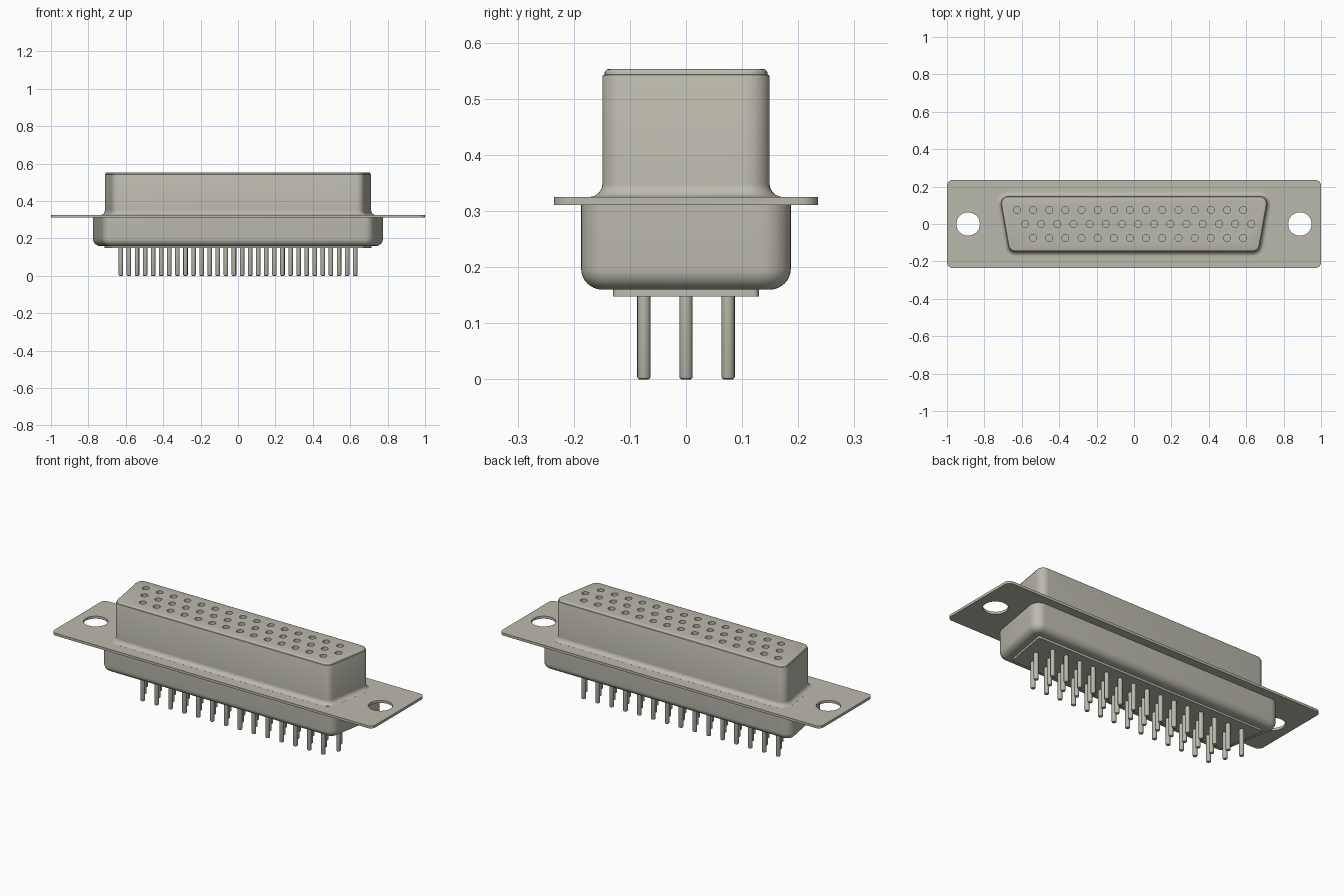
import bpy, bmesh, math

if "Cube" in bpy.data.objects:
    bpy.data.objects.remove(bpy.data.objects["Cube"], do_unlink=True)

# One warm grey for every part
grey = bpy.data.materials.new("warm grey")
colour = (0.50, 0.49, 0.42, 1)
grey.diffuse_color = colour
grey.use_nodes = True
shader = next(n for n in grey.node_tree.nodes if n.type == 'BSDF_PRINCIPLED')
shader.inputs["Base Color"].default_value = colour
shader.inputs["Roughness"].default_value = 0.6


def outline(w, h, r, slant=10, inset=0.0, steps=8):
    """Rounded outline, half width w at the back, narrowing to the front."""
    t, c = math.tan(math.radians(slant)), math.cos(math.radians(slant))
    yt, yb = h - r, r - h
    xt, xb = w - (h - yt) * t - r / c, w - (h - yb) * t - r / c
    corners = [(xt, yt, -slant, 90), (-xt, yt, 90, 180 + slant),
               (-xb, yb, 180 + slant, 270), (xb, yb, 270, 360 - slant)]
    pts = []
    for cx, cy, a0, a1 in corners:
        for i in range(steps + 1):
            a = math.radians(a0 + (a1 - a0) * i / steps)
            pts.append((cx + (r - inset) * math.cos(a), cy + (r - inset) * math.sin(a)))
    return pts


def circle(x, y, r, n=20):
    return [(x + r * math.cos(2 * math.pi * i / n), y + r * math.sin(2 * math.pi * i / n))
            for i in range(n)]


def loft(bm, levels, cap_top=True, cap_bottom=True):
    """Join (outline, z) levels, listed from bottom to top."""
    rings = [[bm.verts.new((x, y, z)) for x, y in pts] for pts, z in levels]
    for a, b in zip(rings, rings[1:]):
        for i in range(len(a)):
            j = (i + 1) % len(a)
            bm.faces.new((a[i], a[j], b[j], b[i]))
    if cap_bottom:
        bm.faces.new(rings[0][::-1])
    if cap_top:
        bm.faces.new(rings[-1])


def make(name, bm):
    mesh = bpy.data.meshes.new(name)
    bm.to_mesh(mesh)
    bm.free()
    mesh.materials.append(grey)
    ob = bpy.data.objects.new(name, mesh)
    bpy.context.collection.objects.link(ob)
    return ob


def activate(ob):
    bpy.ops.object.select_all(action='DESELECT')
    ob.select_set(True)
    bpy.context.view_layer.objects.active = ob


def smooth(ob):
    activate(ob)
    bpy.ops.object.shade_smooth_by_angle(angle=math.radians(35))


def drill(ob, spots, r, z0, z1, n):
    """Cut round holes at the given spots."""
    bm = bmesh.new()
    for x, y in spots:
        loft(bm, [(circle(x, y, r, n), z0), (circle(x, y, r, n), z1)])
    cutter = make("hole_cutter", bm)
    cutter.hide_render = True
    mod = ob.modifiers.new("holes", 'BOOLEAN')
    mod.operation, mod.solver, mod.object = 'DIFFERENCE', 'EXACT', cutter
    activate(ob)
    bpy.ops.object.modifier_apply(modifier=mod.name)
    bpy.data.objects.remove(cutter, do_unlink=True)


# Three staggered rows of contacts: 15, 15 and 14
pitch = 0.0864
contacts = [(x0 + i * pitch, y) for x0, y, n in
            ((-0.626, 0.075, 15), (-0.583, 0.0, 15), (-0.540, -0.075, 14)) for i in range(n)]

# Mounting flange with two screw holes
bm = bmesh.new()
plate = outline(1.0, 0.235, 0.03, slant=0)
loft(bm, [(plate, 0.311), (plate, 0.325)])
flange = make("mounting_flange", bm)
drill(flange, [(-0.887, 0), (0.887, 0)], 0.0625, 0.28, 0.36, 48)
smooth(flange)

# Upper shell, flared where it meets the flange
profile = [(-0.024, 0.318)]
for i in range(9):
    a = math.pi / 2 * i / 8
    profile.append((-0.024 * (1 - math.sin(a)), 0.3252 + 0.024 * (1 - math.cos(a))))
profile += [(0, 0.540), (0.001, 0.5425), (0.003, 0.543), (0.006, 0.543)]
bm = bmesh.new()
loft(bm, [(outline(0.72, 0.149, 0.04, inset=d), z) for d, z in profile], cap_top=False)
smooth(make("upper_shell", bm))

# Socket block inside the shell, with a rounded rim and blind holes
profile = [(0.004, 0.33), (0.004, 0.547), (0.005, 0.550), (0.007, 0.552), (0.010, 0.553)]
bm = bmesh.new()
loft(bm, [(outline(0.72, 0.149, 0.04, inset=d), z) for d, z in profile])
block = make("socket_block", bm)
drill(block, contacts, 0.0185, 0.36, 0.60, 20)
smooth(block)

# Lower shell with a rounded bottom edge
profile = []
for i in range(9):
    a = math.pi / 2 * i / 8
    profile.append((0.038 * (1 - math.sin(a)), 0.16 + 0.038 * (1 - math.cos(a))))
profile.append((0, 0.315))
bm = bmesh.new()
loft(bm, [(outline(0.785, 0.187, 0.05, inset=d), z) for d, z in profile])
smooth(make("lower_shell", bm))

# Insulator plate under the lower shell
bm = bmesh.new()
base = outline(0.717, 0.13, 0.01, steps=4)
loft(bm, [(base, 0.148), (base, 0.165)])
smooth(make("bottom_insulator", bm))

# Solder pins with softened tips
bm = bmesh.new()
for x, y in contacts:
    loft(bm, [(circle(x, y, r, 16), z) for r, z in
              ((0.008, 0), (0.0105, 0.0015), (0.012, 0.005), (0.012, 0.155))])
smooth(make("solder_pins", bm))
